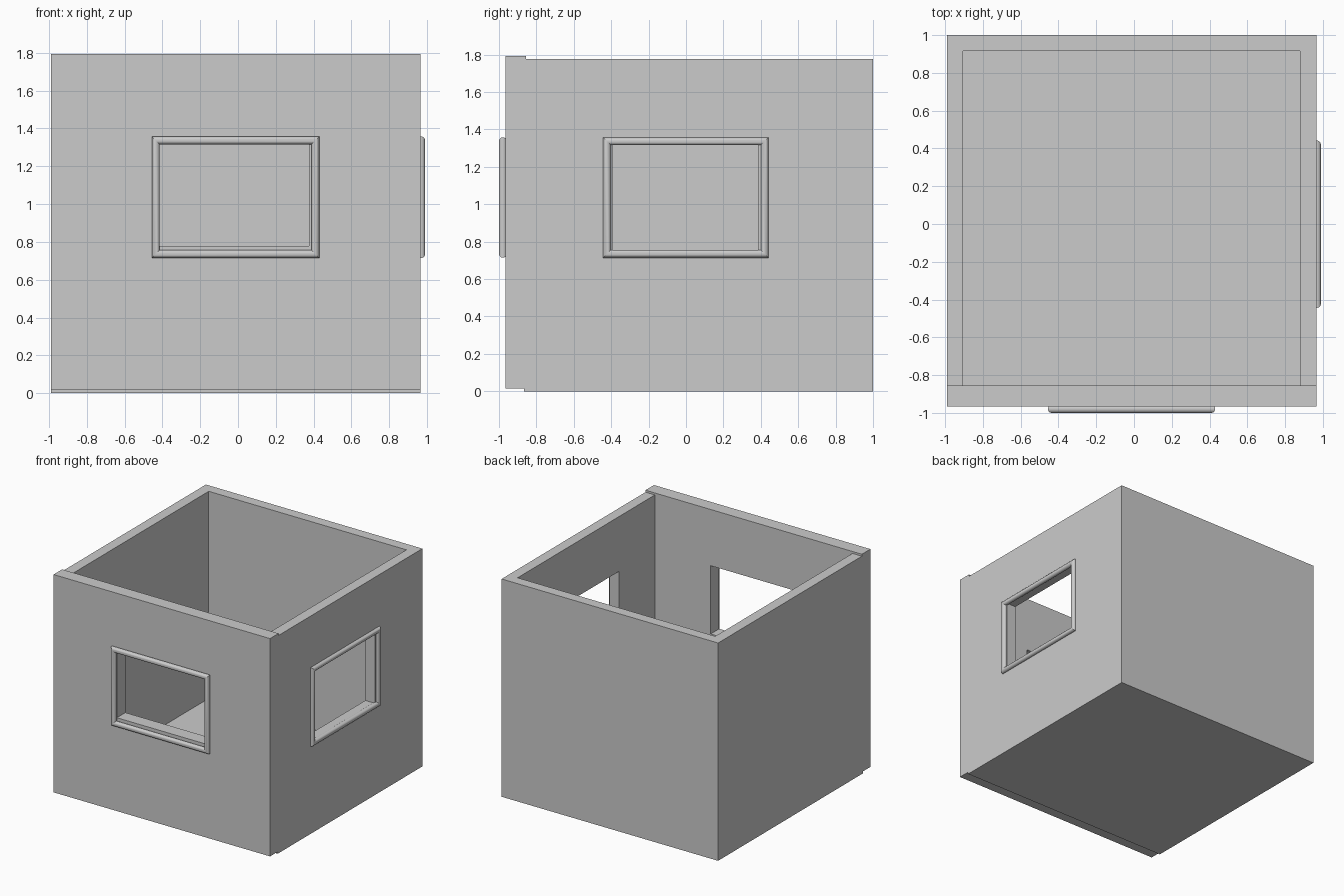
import bpy, bmesh, math

if "Cube" in bpy.data.objects:
    bpy.data.objects.remove(bpy.data.objects["Cube"])


def box(name, lo, hi):
    bm = bmesh.new()
    bmesh.ops.create_cube(bm, size=1)
    for v in bm.verts:
        v.co = [(a + b) / 2 + c * (b - a) for a, b, c in zip(lo, hi, v.co)]
    me = bpy.data.meshes.new(name)
    bm.to_mesh(me)
    bm.free()
    ob = bpy.data.objects.new(name, me)
    bpy.context.collection.objects.link(ob)
    return ob


def cut(ob, lo, hi):
    cutter = box("cutter", lo, hi)
    cutter.hide_render = True
    mod = ob.modifiers.new("cut", 'BOOLEAN')
    mod.operation, mod.solver, mod.object = 'DIFFERENCE', 'EXACT', cutter
    bpy.context.view_layer.objects.active = ob
    bpy.ops.object.modifier_apply(modifier=mod.name)
    bpy.data.objects.remove(cutter, do_unlink=True)


def window_frame(name, u0, u1, z0, z1, place, r=0.021, n=20):
    """Mitred round moulding swept around a rectangle given by its outer edges."""
    bm = bmesh.new()
    rings = []
    for u, z, su, sz in ((u0, z0, -1, -1), (u1, z0, 1, -1), (u1, z1, 1, 1), (u0, z1, -1, 1)):
        ring = []
        for i in range(n):
            a = 2 * math.pi * i / n
            d = r * math.cos(a) - r
            ring.append(bm.verts.new(place(u + su * d, r * math.sin(a), z + sz * d)))
        rings.append(ring)
    for k in range(4):
        a, b = rings[k], rings[(k + 1) % 4]
        for i in range(n):
            j = (i + 1) % n
            bm.faces.new((a[i], b[i], b[j], a[j]))
    bmesh.ops.recalc_face_normals(bm, faces=bm.faces)
    me = bpy.data.meshes.new(name)
    bm.to_mesh(me)
    bm.free()
    ob = bpy.data.objects.new(name, me)
    bpy.context.collection.objects.link(ob)
    bpy.ops.object.select_all(action='DESELECT')
    ob.select_set(True)
    bpy.context.view_layer.objects.active = ob
    bpy.ops.object.shade_smooth_by_angle(angle=math.radians(35))


# Floor with left, back and right walls, open at the top
shell = box("room_shell", (-0.99, -0.866, 0), (0.965, 1, 1.778))
cut(shell, (-0.905, -1.2, 0.087), (0.88, 0.915, 2.2))
cut(shell, (0.7, -0.393, 0.75), (1.2, 0.386, 1.33))

# Front wall, a separate slab set slightly higher
front = box("front_wall", (-0.99, -0.965, 0.016), (0.965, -0.855, 1.794))
cut(front, (-0.418, -1.2, 0.778), (0.376, -0.6, 1.335))

# Window mouldings
window_frame("front_window_frame", -0.456, 0.43, 0.714, 1.358,
             lambda u, d, z: (u, -0.979 - d, z))
window_frame("right_window_frame", -0.444, 0.442, 0.714, 1.358,
             lambda u, d, z: (0.968 + d, u, z))
